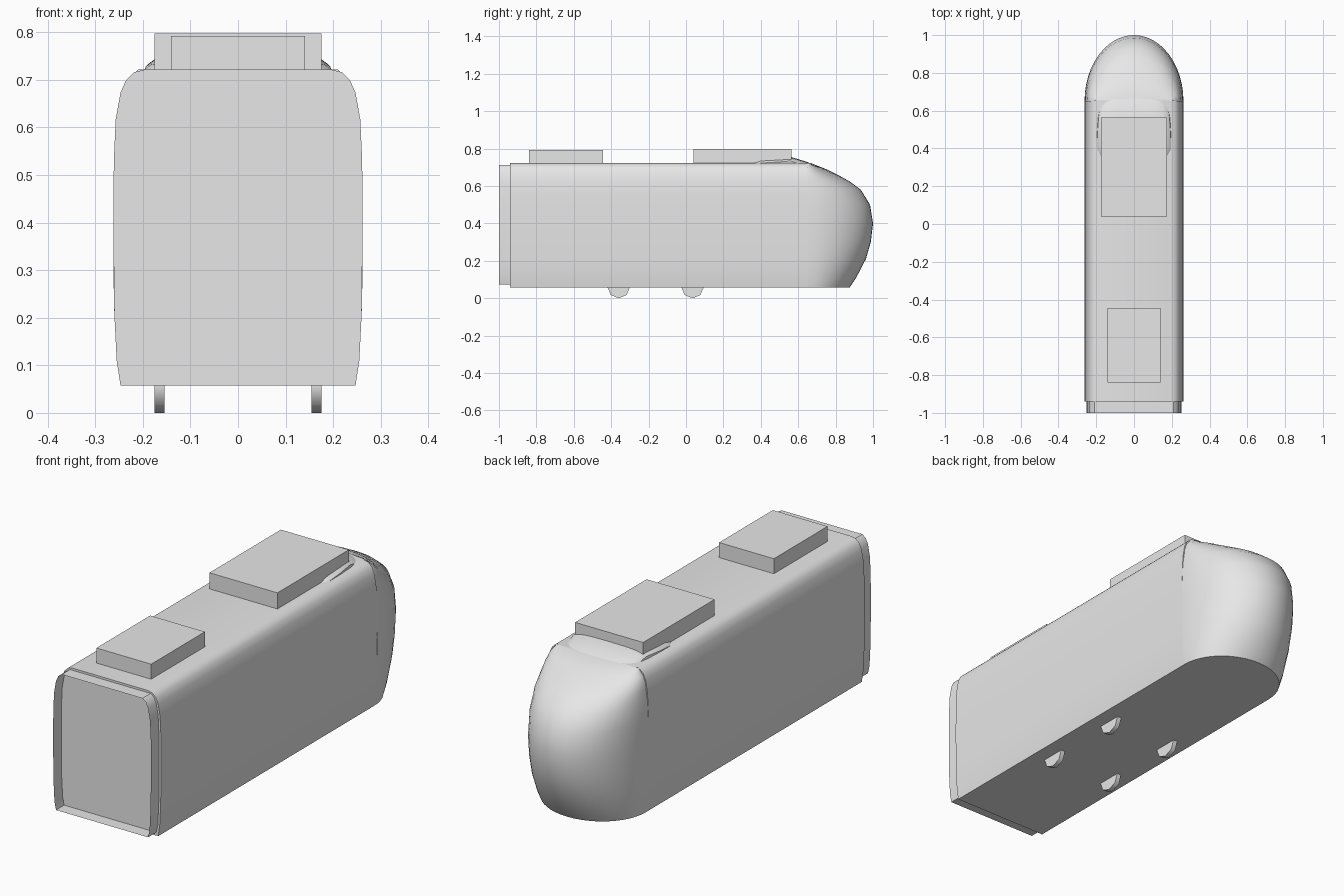
import bpy, bmesh, math

default = bpy.data.objects.get("Cube")
if default:
    bpy.data.objects.remove(default, do_unlink=True)

grey = bpy.data.materials.new("plain grey")
grey.use_nodes = True
COLOUR = (0.8, 0.8, 0.8, 1)
grey.diffuse_color = COLOUR
grey.node_tree.nodes["Principled BSDF"].inputs["Base Color"].default_value = COLOUR


def finish(name, bm, angle=35, recalc=True):
    if recalc:
        bmesh.ops.recalc_face_normals(bm, faces=bm.faces[:])
    mesh = bpy.data.meshes.new(name)
    bm.to_mesh(mesh)
    bm.free()
    mesh.materials.append(grey)
    obj = bpy.data.objects.new(name, mesh)
    bpy.context.collection.objects.link(obj)
    bpy.ops.object.select_all(action='DESELECT')
    obj.select_set(True)
    bpy.context.view_layer.objects.active = obj
    bpy.ops.object.shade_smooth_by_angle(angle=math.radians(angle))
    return obj


def loft(name, rings, closed=True, caps=(True, True), angle=35):
    bm = bmesh.new()
    rows = [[bm.verts.new(p) for p in ring] for ring in rings]
    n = len(rows[0])
    for a, b in zip(rows, rows[1:]):
        for i in range(n if closed else n - 1):
            j = (i + 1) % n
            bm.faces.new((a[i], a[j], b[j], b[i]))
    for row, cap in zip((rows[0], rows[-1]), caps):
        if cap:
            bm.faces.new(row)
    return finish(name, bm, angle)


def box(name, half_x, y0, y1, z0, z1):
    section = [(-half_x, z0), (half_x, z0), (half_x, z1), (-half_x, z1)]
    return loft(name, [[(x, y, z) for x, z in section] for y in (y0, y1)])


# Cross-section of one side, from the floor up to the roof: half width, height
SIDE = [(.247, .058), (.255, .11), (.26, .21), (.262, .38), (.261, .53),
        (.257, .617), (.247, .673), (.235, .7), (.218, .716), (.195, .722)]


def section(y, inset=0):
    half = [(x - inset, min(max(z, .058 + inset * 1.5), .722 - inset)) for x, z in SIDE]
    return ([(x, y, z) for x, z in half] + [(-x, y, z) for x, z in reversed(half)])


# Long body, and the open collar around its front end
loft("body", [section(-.94), section(.65)])
loft("front_collar", [section(-1, .01), section(-.93, .01)], caps=(False, False))

# Rounded rear nose: each level is half an ellipse in plan
NOSE = [(.247, .058, .225), (.255, .11, .26), (.26, .21, .312), (.262, .3, .338),
        (.262, .4, .35), (.261, .5, .334), (.257, .58, .285), (.25, .625, .225),
        (.247, .655, .17), (.235, .69, .1), (.21, .722, .02)]
STEPS = 24
levels = []
for half_x, z, length in NOSE:
    arc = [math.pi * i / STEPS for i in range(STEPS + 1)]
    levels.append([(half_x * math.cos(a), .65 + length * math.sin(a), z) for a in arc])
loft("rear_nose", levels, angle=40)

# Low fairing that carries the nose up onto the roof: y, half width, height
FAIRING = [(.31, .14, .716), (.34, .193, .728), (.4, .2, .745), (.48, .198, .75),
           (.56, .192, .756), (.65, .18, .728), (.74, .15, .69)]
rings = []
for y, half_x, top in FAIRING:
    base = .65
    ring = [(-half_x, y, base)]
    for i in range(13):
        a = math.pi * (1 - i / 12)
        c, s = math.cos(a), math.sin(a)
        x = half_x * math.copysign(abs(c) ** .6, c)
        ring.append((x, y, top - .04 + .04 * s ** .6))
    ring.append((half_x, y, base))
    rings.append(ring)
loft("roof_fairing", rings)

# Roof equipment
box("rear_roof_unit", .175, .04, .565, .71, .797)
box("front_roof_unit", .141, -.84, -.445, .71, .792)

# Thin wheels, half sunk into the floor
for side, x in (("left", .165), ("right", -.165)):
    for place, y in (("front", -.36), ("rear", .035)):
        rims = []
        for dx in (-.011, .011):
            rims.append([(x + dx, y + .06 * math.cos(k * math.pi / 4),
                          .06 + .06 * math.sin(k * math.pi / 4)) for k in range(8)])
        loft(f"{place}_{side}_wheel", rims, angle=50)
